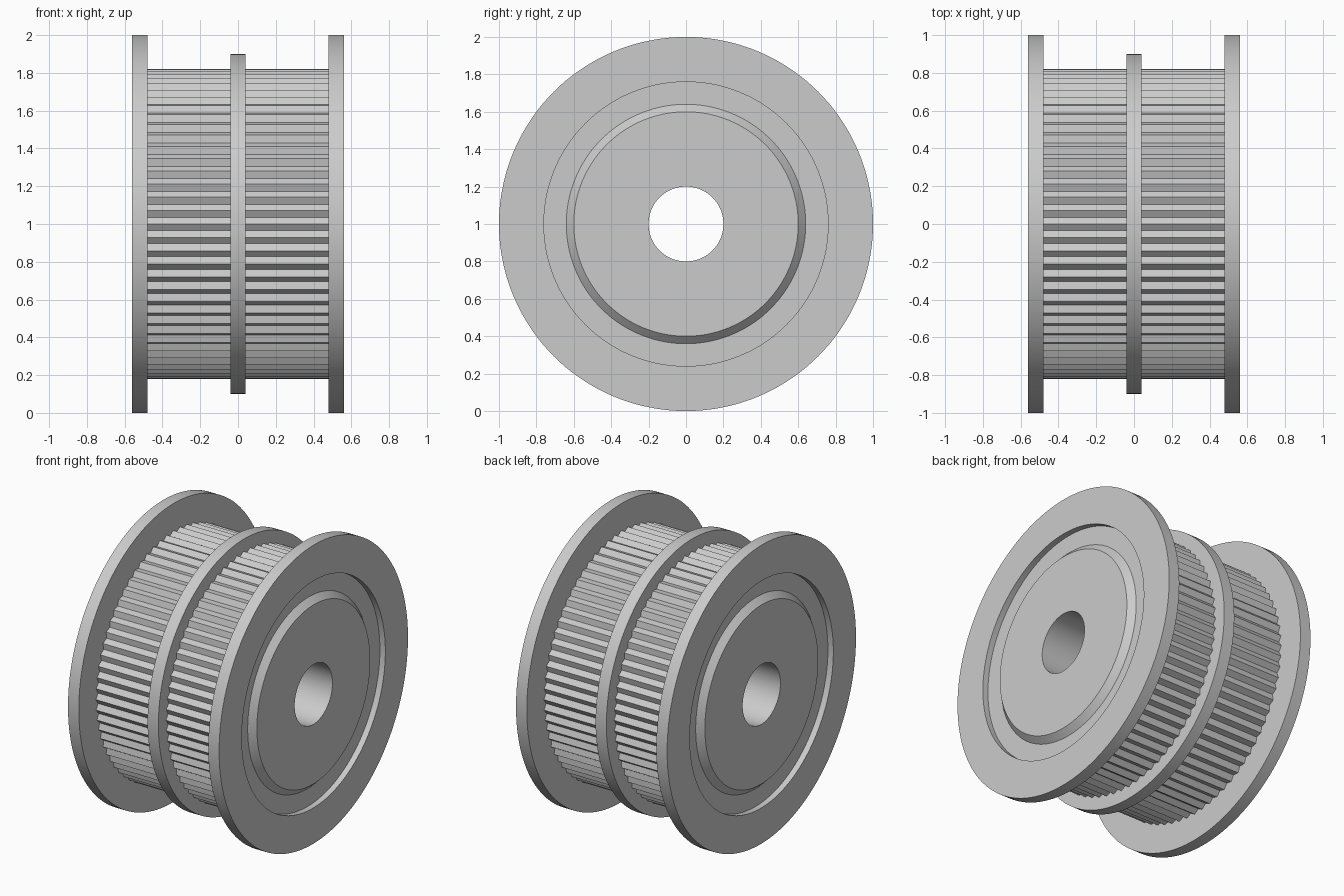
import bpy
import bmesh
from math import sin, cos, pi, radians

TEETH = 72
STEPS = TEETH * 2          # one tip and one root per tooth
CENTRE_Z = 1.0
BORE = 0.2
TIP, ROOT = 0.82, 0.797

cube = bpy.data.objects.get("Cube")
if cube:
    bpy.data.objects.remove(cube, do_unlink=True)

# Single plain metal colour
metal = bpy.data.materials.new("grey_metal")
metal.use_nodes = True
grey = (0.6, 0.6, 0.6, 1.0)
metal.diffuse_color = grey
metal.node_tree.nodes["Principled BSDF"].inputs["Base Color"].default_value = grey


def lathe(name, profile):
    """Spin a closed loop of (x, tip radius, root radius) around the x axis."""
    bm = bmesh.new()
    rings = []
    for i in range(STEPS):
        a = 2 * pi * i / STEPS
        ring = []
        for x, tip, root in profile:
            r = root if i % 2 else tip
            ring.append(bm.verts.new((x, -r * cos(a), CENTRE_Z + r * sin(a))))
        rings.append(ring)
    n = len(profile)
    for i in range(STEPS):
        here, there = rings[i], rings[(i + 1) % STEPS]
        for j in range(n):
            k = (j + 1) % n
            bm.faces.new((here[j], here[k], there[k], there[j]))
    bmesh.ops.recalc_face_normals(bm, faces=bm.faces)
    mesh = bpy.data.meshes.new(name)
    bm.to_mesh(mesh)
    bm.free()
    mesh.materials.append(metal)
    obj = bpy.data.objects.new(name, mesh)
    bpy.context.collection.objects.link(obj)
    bpy.ops.object.select_all(action='DESELECT')
    obj.select_set(True)
    bpy.context.view_layer.objects.active = obj
    bpy.ops.object.shade_smooth_by_angle(angle=radians(25))
    return obj


def plain(points):
    return [(x, r, r) for x, r in points]


# Toothed core with V grooves and a through bore
lathe("toothed_core", [(-0.48, BORE, BORE), (-0.48, TIP, ROOT),
                       (0.48, TIP, ROOT), (0.48, BORE, BORE)])

# Thin dividing flange between the two toothed tracks
lathe("centre_flange", plain([(-0.04, 0.7), (-0.04, 0.9), (0.04, 0.9), (0.04, 0.7)]))

# End flanges: raised rim, recessed ring, chamfered hub face
end_profile = [(0.48, BORE), (0.48, 1.0), (0.56, 1.0), (0.56, 0.76),
               (0.52, 0.76), (0.52, 0.64), (0.56, 0.6), (0.56, BORE)]
for side, sign in (("left", 1), ("right", -1)):
    lathe(side + "_end_flange", plain([(sign * x, r) for x, r in end_profile]))
